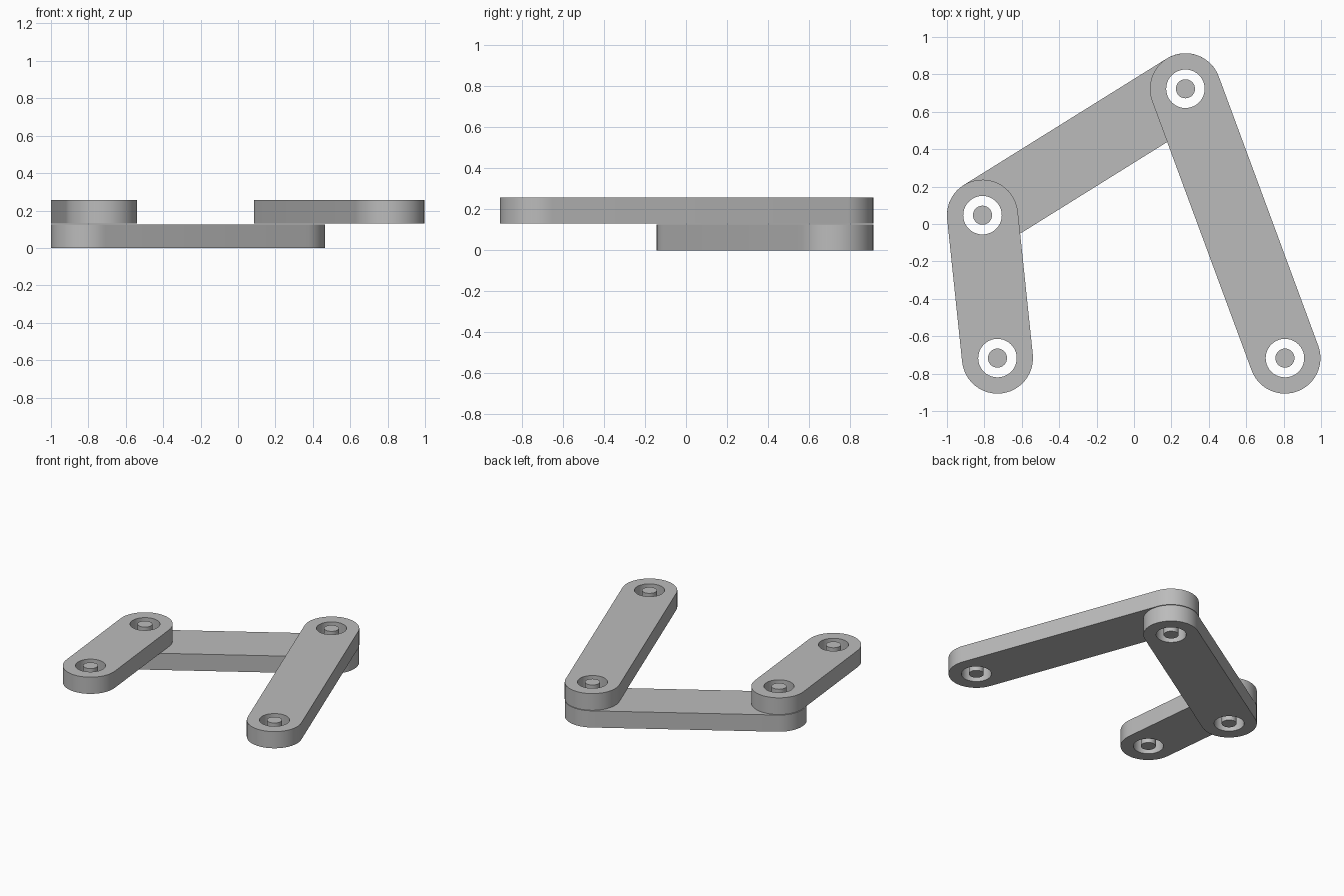
import bpy, bmesh, math
from mathutils import Vector

cube = bpy.data.objects.get("Cube")
if cube:
    bpy.data.objects.remove(cube, do_unlink=True)

# Single flat material
grey = bpy.data.materials.new("matte grey")
grey.use_nodes = True
color = (0.5, 0.5, 0.5, 1)
grey.diffuse_color = color
grey.node_tree.nodes["Principled BSDF"].inputs["Base Color"].default_value = color

RADIUS, HOLE, PIN = 0.19, 0.103, 0.051
THICK = 0.126
LOW, HIGH = 0.0, 0.13


def arc(center, radius, start, sweep, steps):
    return [center + radius * Vector((math.cos(start + sweep * i / steps),
                                      math.sin(start + sweep * i / steps)))
            for i in range(steps + 1)]


def plate(name, loops, z):
    """Fill closed outlines (inner ones become holes) and extrude them upward."""
    bm = bmesh.new()
    for loop in loops:
        verts = [bm.verts.new((p.x, p.y, z)) for p in loop]
        for a, b in zip(verts, verts[1:] + verts[:1]):
            bm.edges.new((a, b))
    bmesh.ops.triangle_fill(bm, use_beauty=True, use_dissolve=False,
                            edges=bm.edges[:], normal=(0, 0, 1))
    out = bmesh.ops.extrude_face_region(bm, geom=bm.faces[:], use_keep_orig=True)
    top = [g for g in out["geom"] if isinstance(g, bmesh.types.BMVert)]
    bmesh.ops.translate(bm, verts=top, vec=(0, 0, THICK))
    bmesh.ops.recalc_face_normals(bm, faces=bm.faces[:])
    mesh = bpy.data.meshes.new(name)
    bm.to_mesh(mesh)
    bm.free()
    obj = bpy.data.objects.new(name, mesh)
    bpy.context.collection.objects.link(obj)
    mesh.materials.append(grey)
    bpy.ops.object.select_all(action='DESELECT')
    obj.select_set(True)
    bpy.context.view_layer.objects.active = obj
    bpy.ops.object.shade_smooth_by_angle(angle=math.radians(30))
    return obj


def link(name, start, end, z):
    """Round-ended bar with a bored hole and a loose centre pin at each end."""
    a, b = Vector(start), Vector(end)
    d = b - a
    side = math.atan2(d.y, d.x) + math.pi / 2
    outline = arc(a, RADIUS, side, math.pi, 24) + arc(b, RADIUS, side + math.pi, math.pi, 24)
    holes = [arc(c, HOLE, 0, math.tau, 40)[:-1] for c in (a, b)]
    plate(name, [outline] + holes, z)
    for label, c in (("start", a), ("end", b)):
        plate(f"{name}_{label}_pin", [arc(c, PIN, 0, math.tau, 32)[:-1]], z)


# Joint centres
left_joint, left_tip = (-0.81, 0.047), (-0.73, -0.717)
right_joint, right_tip = (0.275, 0.723), (0.807, -0.717)

link("connecting_link", left_joint, right_joint, LOW)
link("short_link", left_joint, left_tip, HIGH)
link("long_link", right_joint, right_tip, HIGH)
